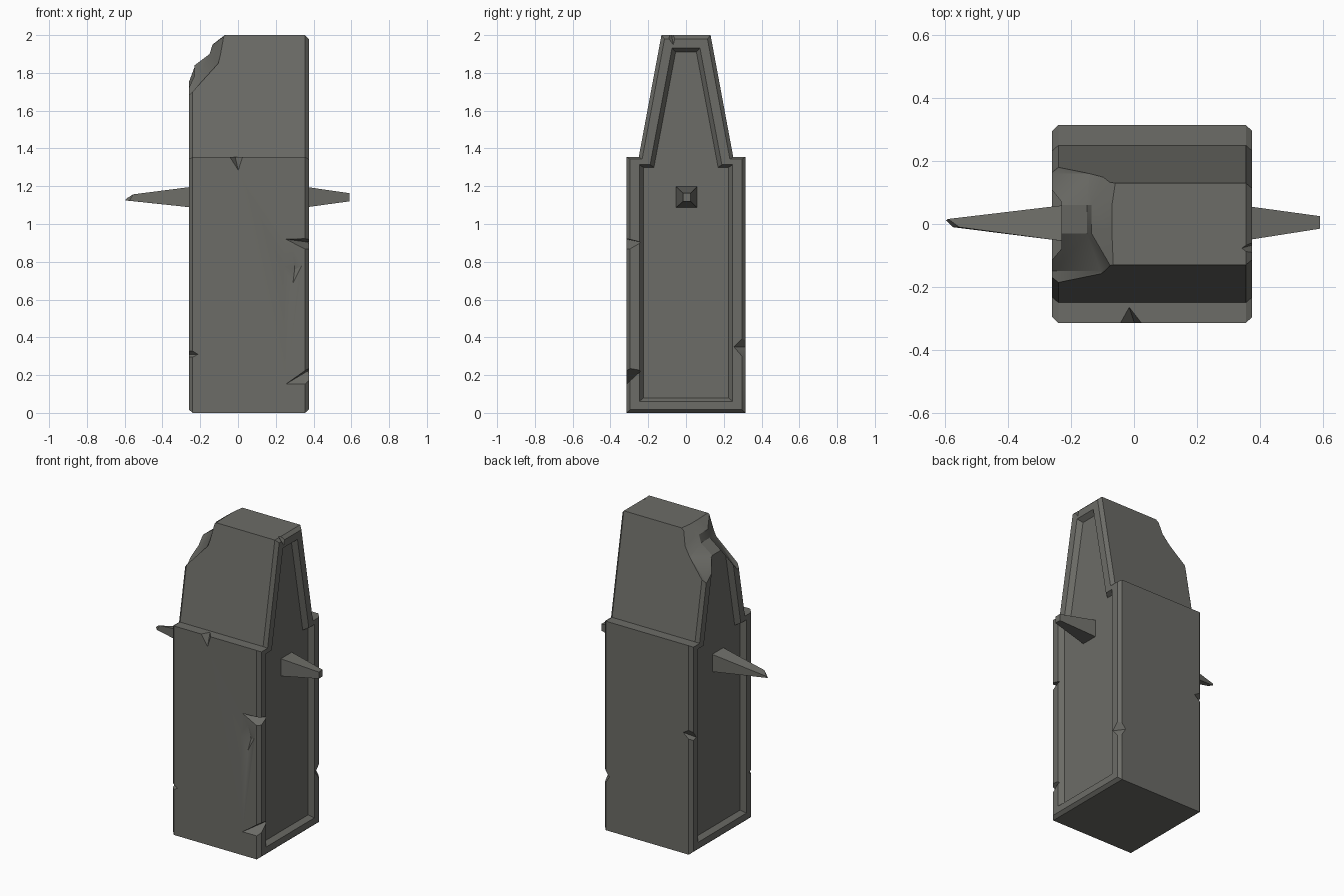
import bpy, bmesh
from mathutils import Vector

if "Cube" in bpy.data.objects:
    bpy.data.objects.remove(bpy.data.objects["Cube"])

stone = bpy.data.materials.new("dark grey stone")
stone.diffuse_color = (0.15, 0.15, 0.135, 1)
stone.use_nodes = True
stone.node_tree.nodes["Principled BSDF"].inputs["Base Color"].default_value = stone.diffuse_color


def make(name, bm):
    bmesh.ops.recalc_face_normals(bm, faces=bm.faces)
    me = bpy.data.meshes.new(name)
    bm.to_mesh(me)
    bm.free()
    me.materials.append(stone)
    ob = bpy.data.objects.new(name, me)
    bpy.context.collection.objects.link(ob)
    return ob


def loft(name, rings):
    """Closed solid through rings of equal point count."""
    bm = bmesh.new()
    loops = [[bm.verts.new(p) for p in r] for r in rings]
    n = len(loops[0])
    for a, b in zip(loops, loops[1:]):
        for i in range(n):
            j = (i + 1) % n
            bm.faces.new((a[i], a[j], b[j], b[i]))
    bm.faces.new(loops[0])
    bm.faces.new(loops[-1])
    return make(name, bm)


def hull(name, pts):
    bm = bmesh.new()
    for p in pts:
        bm.verts.new(p)
    res = bmesh.ops.convex_hull(bm, input=bm.verts[:])
    junk = [g for g in res["geom_interior"] if isinstance(g, bmesh.types.BMVert)]
    if junk:
        bmesh.ops.delete(bm, geom=junk, context='VERTS')
    return make(name, bm)


def mirrored(half):
    return half + [(-y, z) for y, z in reversed(half)]


# Pillar: stepped outline, with rounded rim rings falling into a recessed side panel
outer = mirrored([(0.315, 0), (0.315, 1.355), (0.25, 1.355), (0.13, 2.0)])
inner = mirrored([(0.225, 0.08), (0.225, 1.30), (0.17, 1.30), (0.055, 1.91)])


def ring(x, t):
    return [(x, a[0] + (b[0] - a[0]) * t, a[1] + (b[1] - a[1]) * t)
            for a, b in zip(outer, inner)]


X0, X1 = -0.26, 0.375
section = [(0.03, 1), (0.0, 0.75), (0.0, 0.22), (0.02, 0)]
rings = [ring(X0 + d, t) for d, t in section]
rings += [ring(X1 - d, t) for d, t in reversed(section)]
pillar = loft("stone_pillar", rings)

# Broken top corner: jagged profile varying from front to back
edge = [(-0.32, 1.62), (-0.25, 1.69), (-0.105, 1.85), (-0.065, 2.0), (-0.06, 2.2), (-0.4, 2.2)]
core = [(-0.32, 1.70), (-0.23, 1.84), (-0.15, 1.90), (-0.135, 1.95), (-0.07, 2.0), (-0.4, 2.2)]
rear = [(-0.32, 1.64), (-0.25, 1.72), (-0.14, 1.84), (-0.09, 1.90), (-0.055, 2.0), (-0.4, 2.2)]
cutters = [loft("broken_corner_cutter", [[(x, y, z) for x, z in prof] for y, prof in
           [(-0.35, edge), (-0.15, edge), (-0.03, core), (0.06, core), (0.16, rear), (0.35, rear)]])]

# Small chips: convex wedges reaching outside the stone
F, B, R, L = -0.34, 0.34, 0.40, -0.29
chips = [
    [(-0.07, F, 1.375), (0.05, F, 1.375), (0.01, F, 1.25), (-0.02, -0.25, 1.375)],        # shoulder
    [(0.25, -0.317, 0.92), (R, F, 0.93), (R, -0.22, 0.90), (R, F, 0.83), (0.30, F, 0.90)],  # front right
    [(0.23, -0.317, 0.78), (0.29, -0.317, 0.87), (0.34, -0.317, 0.78), (0.29, -0.317, 0.68),
     (0.30, -0.295, 0.76), (0.29, F, 0.77)],
    [(0.25, -0.317, 0.15), (R, F, 0.26), (R, -0.22, 0.24), (R, F, 0.13)],                  # low right
    [(-0.21, -0.317, 0.31), (L, F, 0.38), (L, F, 0.25), (L, -0.25, 0.31)],                 # low left
    [(R, 0.22, 0.35), (R, B, 0.47), (R, B, 0.21), (0.31, B, 0.35)],                       # back right
    [(-0.17, B, 0.80), (L, B, 0.87), (L, B, 0.70), (L, 0.24, 0.73)],                      # back left
    [(R, -0.15, 2.03), (R, -0.03, 2.03), (R, -0.06, 1.91), (0.33, -0.08, 2.02)],          # top rim
]
cutters += [hull("chip_cutter", c) for c in chips]

bpy.context.view_layer.objects.active = pillar
for c in cutters:
    m = pillar.modifiers.new("chip", 'BOOLEAN')
    m.operation = 'DIFFERENCE'
    m.solver = 'EXACT'
    m.object = c
    bpy.ops.object.modifier_apply(modifier=m.name)
    bpy.data.objects.remove(c)

# Tapered side spikes, square in section with a broken left tip
def spike(name, x0, tips):
    base = [(-0.055, 1.085), (0.06, 1.085), (0.06, 1.2), (-0.055, 1.2)]
    return loft(name, [[(x0, y, z) for y, z in base], tips])


right = spike("right_spike", 0.335, [(0.59, -0.015, 1.12), (0.59, 0.025, 1.12),
                                     (0.59, 0.025, 1.163), (0.59, -0.015, 1.163)])
left = spike("left_spike", -0.22, [(-0.575, -0.01, 1.123), (-0.597, 0.012, 1.125),
                                   (-0.59, 0.016, 1.135), (-0.555, -0.01, 1.157)])

# Smooth the rounded rim, keep broken edges sharp
bpy.ops.object.select_all(action='DESELECT')
for ob in (pillar, right, left):
    ob.select_set(True)
bpy.context.view_layer.objects.active = pillar
bpy.ops.object.shade_smooth_by_angle(angle=0.5)
